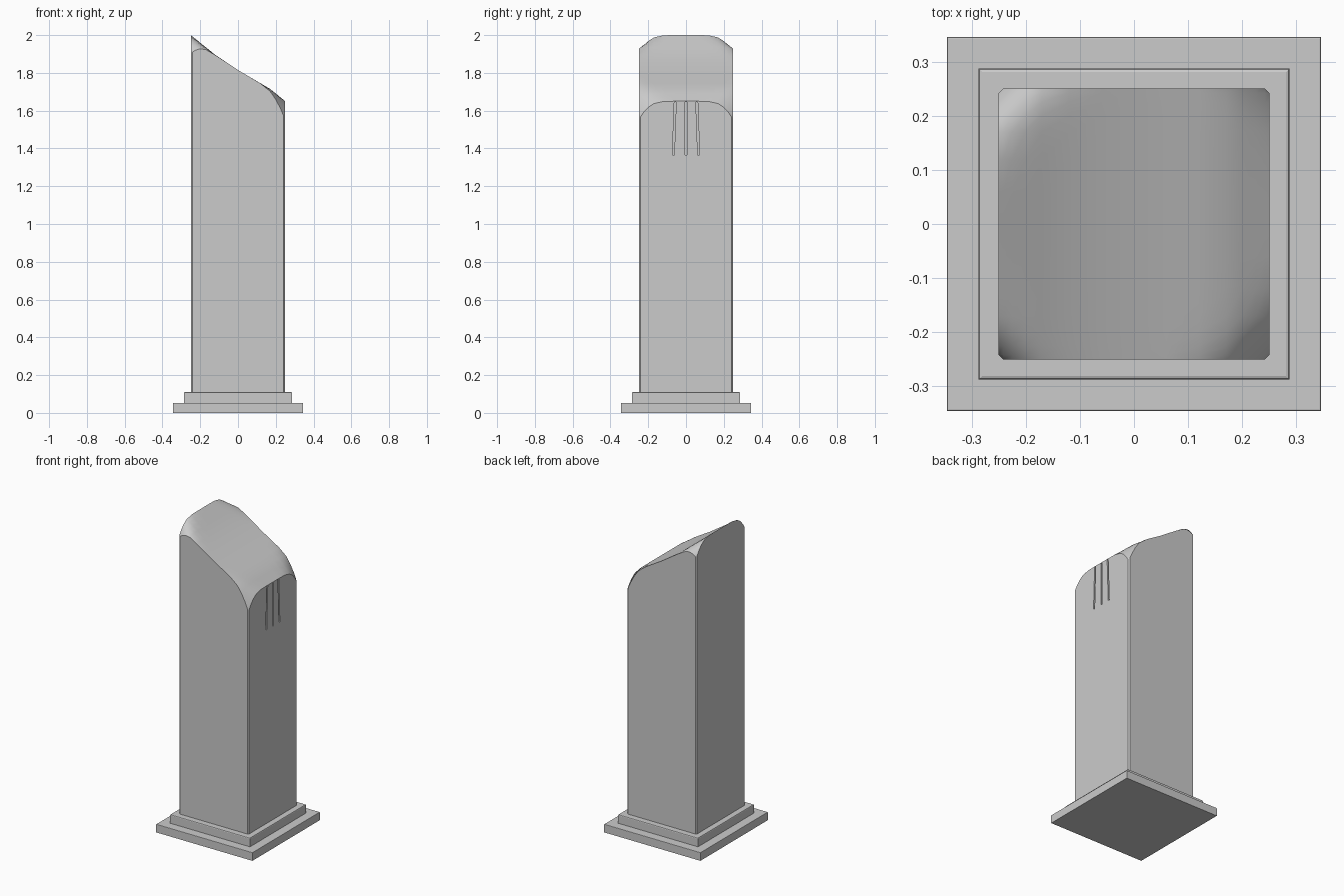
import bpy, bmesh, math

if "Cube" in bpy.data.objects:
    bpy.data.objects.remove(bpy.data.objects["Cube"])

def make_object(name, bm):
    bmesh.ops.recalc_face_normals(bm, faces=bm.faces)
    me = bpy.data.meshes.new(name)
    bm.to_mesh(me)
    bm.free()
    ob = bpy.data.objects.new(name, me)
    bpy.context.collection.objects.link(ob)
    return ob

def slab(name, half, z0, z1, bevel):
    bm = bmesh.new()
    bmesh.ops.create_cube(bm, size=1)
    for v in bm.verts:
        v.co = (v.co.x * half * 2, v.co.y * half * 2, z1 if v.co.z > 0 else z0)
    top = [e for e in bm.edges if all(v.co.z > z1 - 1e-4 for v in e.verts)]
    bmesh.ops.bevel(bm, geom=top, offset=bevel, segments=2, profile=0.5, affect='EDGES')
    return make_object(name, bm)

# Stepped base
slab("base_plinth", 0.345, 0.0, 0.053, 0.002)
slab("base_step", 0.287, 0.053, 0.11, 0.006)

# Slanted top: ridge profile with softly falling corners
RIDGE = [(-0.25, 2.0), (-0.12, 1.895), (0.0, 1.815), (0.17, 1.715), (0.25, 1.65)]

def top_z(x, y):
    for (x0, z0), (x1, z1) in zip(RIDGE, RIDGE[1:]):
        if x <= x1 + 1e-6:
            z = z0 + (z1 - z0) * (x - x0) / (x1 - x0)
            break
    s = max(0.0, (abs(x) + abs(y) - 0.32) / 0.18)
    return z - 0.1 * s ** 3.5

# Column shaft: top grid extruded down to the base
ts = [-0.25, -0.242, -0.225, -0.2, -0.17, -0.12, -0.06, 0]
ts += [-t for t in reversed(ts[:-1])]
n = len(ts)
bm = bmesh.new()
grid = []
for x in ts:
    row = []
    for y in ts:
        k = 0.983 if abs(x) + abs(y) > 0.499 else 1.0
        row.append(bm.verts.new((x * k, y * k, top_z(x, y))))
    grid.append(row)
for i in range(n - 1):
    for j in range(n - 1):
        bm.faces.new((grid[i][j], grid[i + 1][j], grid[i + 1][j + 1], grid[i][j + 1]))
rim = ([grid[i][0] for i in range(n - 1)] + [grid[-1][j] for j in range(n - 1)]
       + [grid[i][-1] for i in range(n - 1, 0, -1)] + [grid[0][j] for j in range(n - 1, 0, -1)])
foot = [bm.verts.new((v.co.x, v.co.y, 0.1)) for v in rim]
for i in range(len(rim)):
    k = (i + 1) % len(rim)
    bm.faces.new((rim[i], rim[k], foot[k], foot[i]))
bm.faces.new(foot)
column = make_object("column", bm)

# Three narrow slots on the right face, fanning outward downwards
bm = bmesh.new()
for side in (-1, 0, 1):
    before = set(bm.verts)
    bmesh.ops.create_cube(bm, size=1)
    for v in set(bm.verts) - before:
        high = v.co.z > 0
        centre = side * (0.057 if high else 0.067)
        v.co = (0.25 + v.co.x * 0.02, centre + v.co.y * 0.01, 1.647 if high else 1.365)
cutter = make_object("slot_cutter", bm)
cutter.hide_render = True
cutter.hide_viewport = False
mod = column.modifiers.new("slots", 'BOOLEAN')
mod.operation = 'DIFFERENCE'
mod.solver = 'EXACT'
mod.object = cutter
bpy.context.view_layer.objects.active = column
column.select_set(True)
bpy.ops.object.modifier_apply(modifier="slots")
bpy.data.objects.remove(cutter)
bpy.ops.object.shade_smooth_by_angle(angle=math.radians(30))
